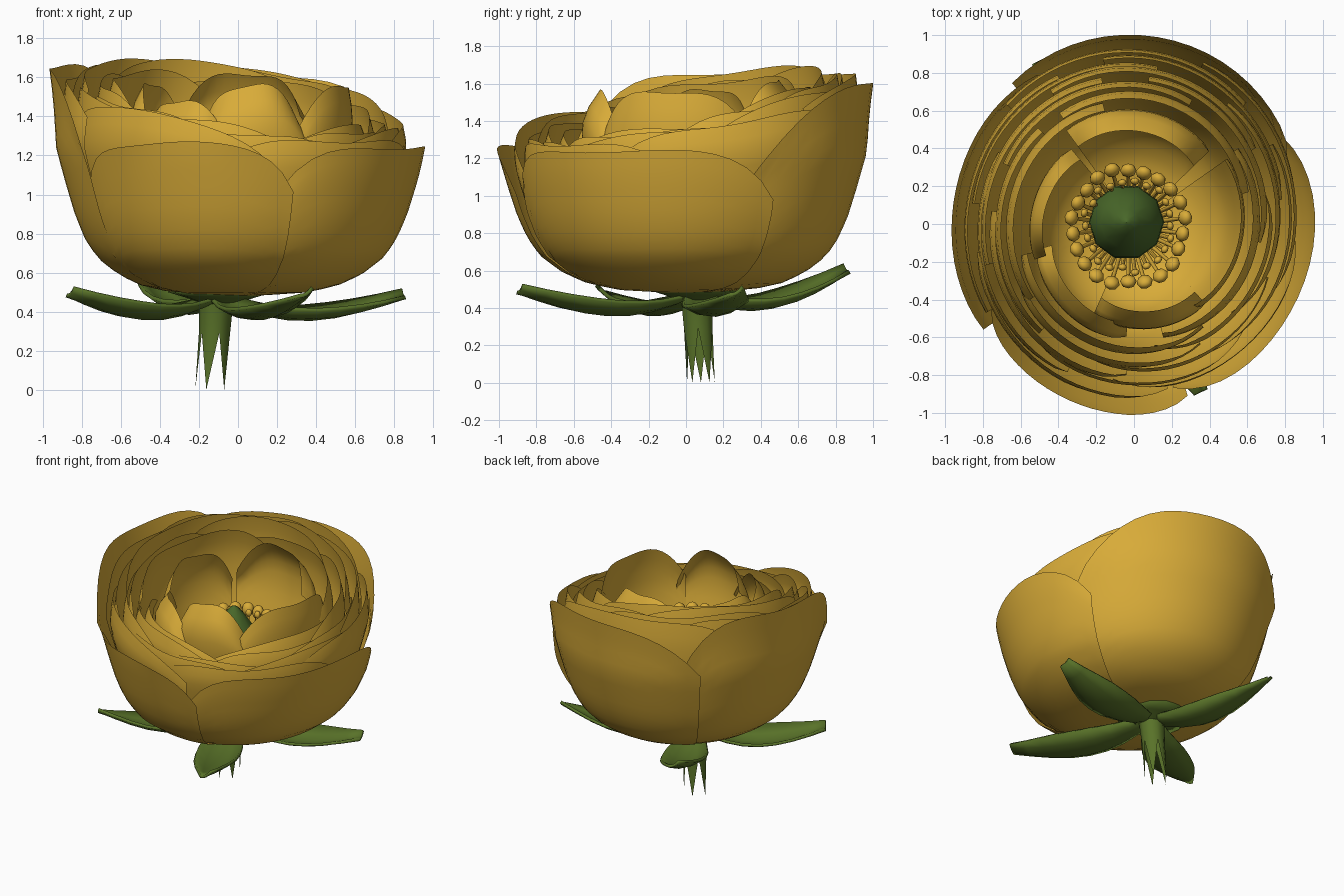
import bpy, bmesh, math, random
from mathutils import Vector, Matrix

if "Cube" in bpy.data.objects:
    bpy.data.objects.remove(bpy.data.objects["Cube"])

random.seed(4)


def material(name, col):
    m = bpy.data.materials.new(name)
    m.diffuse_color = (*col, 1)
    m.use_nodes = True
    m.node_tree.nodes["Principled BSDF"].inputs["Base Color"].default_value = m.diffuse_color
    return m


GOLD = material("golden petal", (0.69, 0.41, 0.04))
LEAF = material("leaf green", (0.10, 0.17, 0.022))
CORE = material("pistil green", (0.065, 0.135, 0.022))


def finish(name, bm, mat, smooth=True, flip=True):
    if flip:
        bmesh.ops.recalc_face_normals(bm, faces=bm.faces[:])
    for f in bm.faces:
        f.smooth = smooth
    me = bpy.data.meshes.new(name)
    bm.to_mesh(me)
    bm.free()
    me.materials.append(mat)
    ob = bpy.data.objects.new(name, me)
    bpy.context.collection.objects.link(ob)
    return ob


def grid(rows, closed=False):
    """Skin a list of equally long point rows with quads."""
    bm = bmesh.new()
    vs = [[bm.verts.new(p) for p in row] for row in rows]
    n = len(rows[0])
    for a, b in zip(vs, vs[1:]):
        for j in range(n if closed else n - 1):
            k = (j + 1) % n
            bm.faces.new((a[j], a[k], b[k], b[j]))
    return bm


# Cup profile of the outermost petals: (height above base, radius)
CUP = [(0, .06), (.015, .33), (.05, .50), (.11, .63), (.2, .745), (.3, .81),
       (.42, .86), (.57, .905), (.77, .96), (1.25, .985)]


def cup_radius(h):
    for (h0, r0), (h1, r1) in zip(CUP, CUP[1:]):
        if h <= h1:
            return r0 + (r1 - r0) * (h - h0) / (h1 - h0)
    return CUP[-1][1]


def petal(name, a0, a1, scale, base, top, drop=.22, curl=.05, twist=.025, power=5, lean=0):
    """Wedge of the cup with rounded shoulders and a rim rolled inward."""
    nu, nv = 18, 20
    rows = []
    for i in range(nu + 1):
        t = i / nu
        row = []
        for j in range(nv + 1):
            v = 2 * j / nv - 1
            a = math.radians(a0 + (a1 - a0) * j / nv)
            edge = top + lean * v - drop * abs(v) ** power + .012 * math.sin(5 * v + a0)
            h = (edge - base) * t ** 1.7
            r = scale * cup_radius(h / (.45 + .55 * scale)) + twist * v * t
            roll = max(0, (t - .85) / .15)
            r -= curl * roll ** 2
            row.append((r * math.cos(a), 1.04 * r * math.sin(a), base + h))
        rows.append(row)
    return finish(name, grid(rows), GOLD)


# Outer petals
petal("outer_petal_front", -150, -72, 1.0, .48, 1.26, .24, curl=.0)
petal("outer_petal_right", -76, 30, 1.0, .48, 1.24, .24, curl=.01, lean=-.01)
petal("outer_petal_back", 22, 132, .965, .48, 1.60, .42, curl=-.012, power=3, lean=.08)
petal("outer_petal_left", 124, 214, .965, .48, 1.66, .40, curl=-.012, power=4, lean=-.03)

# Inner rings: scale, count, mean top, tilt, start angle, curl
RINGS = [(.92, 5, 1.47, .21, 20, .03), (.87, 5, 1.47, .21, 55, .03),
         (.82, 5, 1.47, .20, 5, .04), (.76, 5, 1.47, .19, 38, .04),
         (.69, 4, 1.47, .17, 70, .05)]
for k, (s, n, top, tilt, start, curl) in enumerate(RINGS):
    for i in range(n):
        mid = start + i * 360 / n
        half = 180 / n + 10
        h = top + tilt * math.cos(math.radians(mid - 125)) + random.uniform(-.03, .03)
        petal(f"inner_petal_{k + 1}_{i + 1}", mid - half, mid + half, s,
              .48 + (1 - s) * .35, h, random.uniform(.10, .2), curl, .03,
              4, .5 * tilt * -math.sin(math.radians(mid - 125)))

# Innermost petals standing round the heart: direction, half width, top, scale, curl
for i, (mid, half, h, s, curl) in enumerate([
        (85, 42, 1.62, .60, .12), (165, 34, 1.57, .56, .08), (230, 36, 1.48, .60, .10),
        (279, 34, 1.56, .56, .10), (350, 44, 1.56, .60, .03)]):
    petal(f"heart_petal_{i + 1}", mid - half, mid + half, s, .64, h, .22, curl, .03, 3)


# Pistil
def lathe(profile, sides, cx, cy):
    return grid([[(cx + r * math.cos(2 * math.pi * j / sides),
                   cy + r * math.sin(2 * math.pi * j / sides), z)
                  for j in range(sides)] for r, z in profile], True)


finish("pistil", lathe([(.1, .62), (.16, .85), (.2, .98), (.195, 1.07), (.14, 1.18),
                        (.07, 1.28), (.025, 1.33), (.001, 1.34)], 10, -.04, .01), CORE)

# Stamens: thin filaments ending in rounded anthers
bm = bmesh.new()
for i in range(44):
    outer = i % 2
    a = 2 * math.pi * i / 44
    d = Vector((math.cos(a), math.sin(a), 0))
    c = Vector((-.03, -.01, 0))
    foot = c + d * .17 + Vector((0, 0, .85))
    r = .30 if outer else .235
    tip = c + d * (r + random.uniform(-.015, .015)) + Vector((0, 0, (1.19 if outer else 1.2)))
    axis = tip - foot
    rot = axis.to_track_quat('Z', 'Y').to_matrix().to_4x4()
    bmesh.ops.create_cone(bm, segments=5, radius1=.012, radius2=.01, depth=axis.length,
                          matrix=Matrix.Translation((foot + tip) / 2) @ rot)
    size = .044 if outer else .024
    bmesh.ops.create_uvsphere(bm, u_segments=8, v_segments=6, radius=size,
                              matrix=Matrix.Translation(tip) @ rot
                              @ Matrix.Diagonal((1, .8, 1.1, 1)))
finish("stamens", bm, GOLD)

# Stem with a torn lower end
rows = []
for z, r in [(.50, .10), (.44, .088), (.29, .08)]:
    rows.append([(-.11 - .05 * (.5 - z) + r * math.cos(math.pi * j / 5),
                  .055 + .05 * (.5 - z) + r * math.sin(math.pi * j / 5), z) for j in range(10)])
bm = grid(rows, True)
ring = list(bm.verts)[20:30]
for j in range(0, 10, 2):
    p, q, s = (ring[(j + k) % 10] for k in (0, 1, 2))
    a = math.pi * (j + 1) / 5
    spike = bm.verts.new((-.137 + .082 * math.cos(a), .08 + .078 * math.sin(a), 0))
    bm.faces.new((p, q, spike))
    bm.faces.new((q, s, spike))
finish("stem", bm, LEAF)

# Receptacle under the cup
finish("receptacle", lathe([(.09, .44), (.17, .47), (.27, .50), (.25, .53)], 14, -.09, .05), LEAF)

# Sepals: drooping leaves with upturned blunt tips
WIDTH = [.07, .09, .125, .15, .155, .145, .115, .075, .035]
for i, (x, y, z) in enumerate([(-.50, .86, .60), (.35, -.89, .49),
                               (-.86, -.45, .49), (.85, .27, .48)]):
    start = Vector((-.1, .05, .475))
    along = Vector((x, y, 0)) - Vector((-.1, .05, 0))
    side = Vector((-along.y, along.x, 0)).normalized()
    rows = []
    for k, w in enumerate(WIDTH):
        t = k / (len(WIDTH) - 1)
        height = .475 - .115 * math.sin(math.pi * t ** .9) + (z - .475) * t ** 1.5
        p = start + along * t
        rows.append([(*(p + side * w * u).xy, height + .055 * u * u * w / .15 + .02 * u * t)
                     for u in (-1, -.5, 0, .5, 1)])
    ob = finish(f"sepal_{i + 1}", grid(rows), LEAF)
    mod = ob.modifiers.new("thickness", 'SOLIDIFY')
    mod.thickness = .02
    mod.offset = 0
